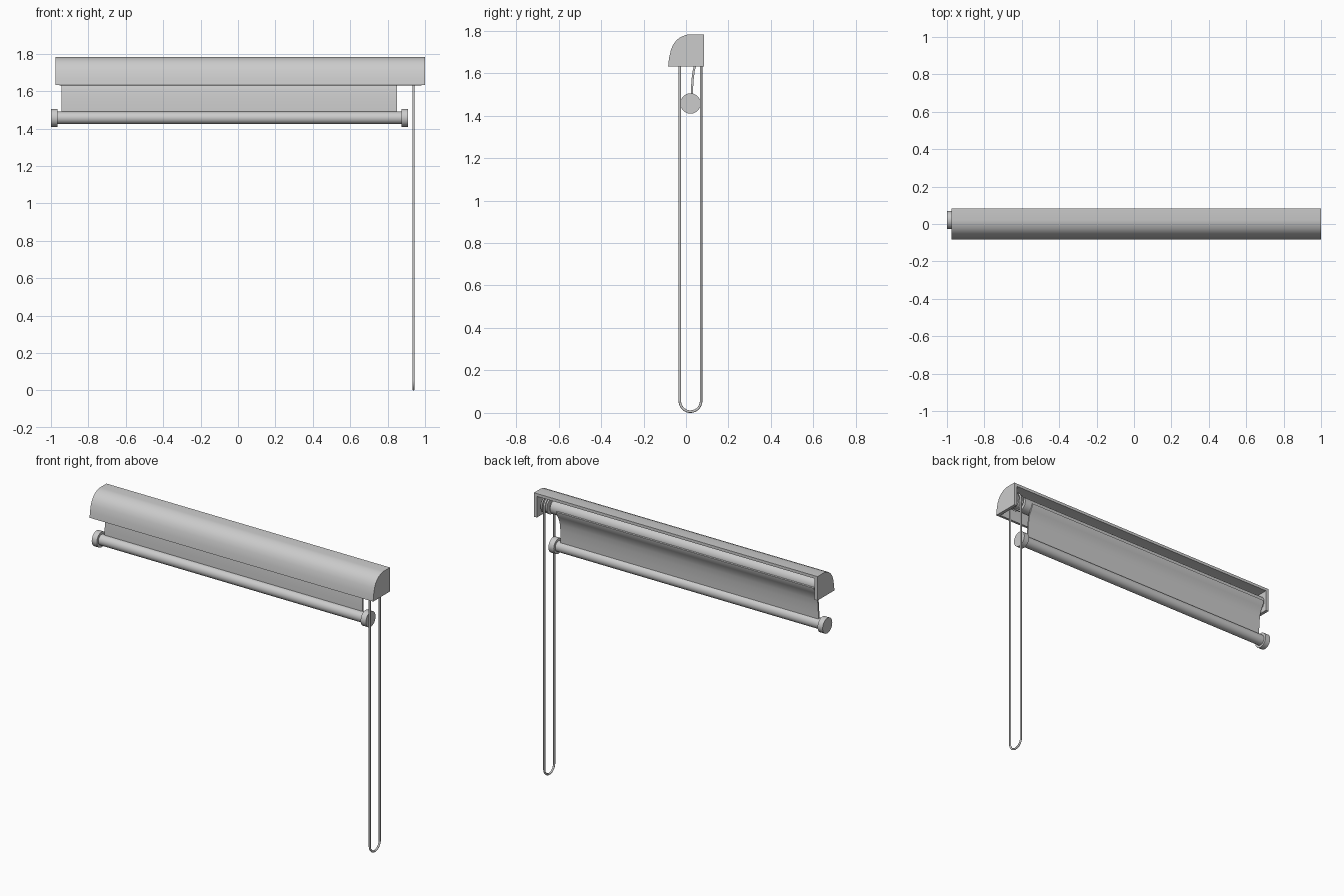
import bpy, bmesh, math
from mathutils import Vector

cube = bpy.data.objects.get("Cube")
if cube:
    bpy.data.objects.remove(cube, do_unlink=True)

grey = bpy.data.materials.new("plain grey")
grey.use_nodes = True
grey.diffuse_color = (0.6, 0.6, 0.6, 1)
grey.node_tree.nodes["Principled BSDF"].inputs["Base Color"].default_value = (0.6, 0.6, 0.6, 1)

AXIS_Y = 0.021
ROLL_Z = 1.70
BAR_Z = 1.457


def finish(name, bm):
    """Turn a bmesh into a smooth-by-angle object."""
    bmesh.ops.recalc_face_normals(bm, faces=bm.faces)
    mesh = bpy.data.meshes.new(name)
    bm.to_mesh(mesh)
    bm.free()
    mesh.materials.append(grey)
    obj = bpy.data.objects.new(name, mesh)
    bpy.context.collection.objects.link(obj)
    bpy.ops.object.select_all(action='DESELECT')
    obj.select_set(True)
    bpy.context.view_layer.objects.active = obj
    bpy.ops.object.shade_smooth_by_angle(angle=math.radians(32))
    return obj


def extrude_x(name, outline, x0, x1):
    """Sweep a closed (y, z) outline along x."""
    bm = bmesh.new()
    face = bm.faces.new([bm.verts.new((x0, y, z)) for y, z in outline])
    made = bmesh.ops.extrude_face_region(bm, geom=[face])["geom"]
    verts = [g for g in made if isinstance(g, bmesh.types.BMVert)]
    bmesh.ops.translate(bm, verts=verts, vec=(x1 - x0, 0, 0))
    return finish(name, bm)


def circle(y, z, r, n=40):
    return [(y + r * math.cos(2 * math.pi * i / n), z + r * math.sin(2 * math.pi * i / n))
            for i in range(n)]


def rod_x(name, z, r, x0, x1):
    return extrude_x(name, circle(AXIS_Y, z, r), x0, x1)


def thicken(path, t):
    """Closed outline made of an open path and its copy offset to the right."""
    pts = [Vector(p) for p in path]
    inner = []
    for i, p in enumerate(pts):
        d = (pts[min(i + 1, len(pts) - 1)] - pts[max(i - 1, 0)]).normalized()
        inner.append(p + Vector((d.y, -d.x)) * t)
    return [tuple(p) for p in pts + inner[::-1]]


# Cassette: curved cover, open at the back and below, with solid ends
cover = [(-0.084, 1.632), (-0.080, 1.67), (-0.071, 1.71), (-0.060, 1.735), (-0.045, 1.755),
         (-0.025, 1.77), (0.0, 1.78), (0.02, 1.783), (0.084, 1.783)]
extrude_x("cassette_cover", thicken(cover, 0.018), -0.955, 0.98)
for side, x0, x1 in (("right", -0.975, -0.955), ("left", 0.98, 1.0)):
    extrude_x(side + "_cassette_end", cover + [(0.084, 1.632)], x0, x1)

# Roller tube and the chain wheel beside it
rod_x("roller_tube", ROLL_Z, 0.046, -0.955, 0.90)
rod_x("roller_axle", ROLL_Z, 0.02, 0.90, 0.98)
for i, x in enumerate((0.918, 0.952)):
    rod_x(f"chain_wheel_rim_{i + 1}", ROLL_Z, 0.052, x, x + 0.01)
rod_x("chain_wheel_hub", ROLL_Z, 0.044, 0.928, 0.952)

# Fabric leaving the back of the roller and easing down to the bar
fabric = [(0.022, BAR_Z), (0.023, 1.52), (0.026, 1.57), (0.031, 1.61), (0.039, 1.64),
          (0.052, 1.665), (0.063, 1.685), (0.066, 1.70)]
extrude_x("fabric", thicken(fabric, 0.010), -0.945, 0.85)

# Bottom bar with round end knobs
rod_x("bottom_bar", BAR_Z, 0.033, -0.97, 0.88)
rod_x("right_bar_knob", BAR_Z, 0.048, -1.0, -0.965)
rod_x("left_bar_knob", BAR_Z, 0.048, 0.873, 0.91)

# Control chain: a long closed loop around the wheel
R, T, CHAIN_X, N = 0.050, 0.006, 0.938, 24
loop = [(math.pi * i / N, ROLL_Z) for i in range(N + 1)]
loop += [(math.pi + math.pi * i / N, R + T) for i in range(N + 1)]
bm = bmesh.new()
rings = []
for a, z in loop:
    out = Vector((0, math.cos(a), math.sin(a)))
    centre = Vector((CHAIN_X, AXIS_Y, z)) + out * R
    rings.append([bm.verts.new(centre + T * (out * math.cos(b) + Vector((math.sin(b), 0, 0))))
                  for b in (2 * math.pi * k / 12 for k in range(12))])
for i, ring in enumerate(rings):
    nxt = rings[(i + 1) % len(rings)]
    for k in range(12):
        j = (k + 1) % 12
        bm.faces.new((ring[k], ring[j], nxt[j], nxt[k]))
finish("control_chain", bm)
